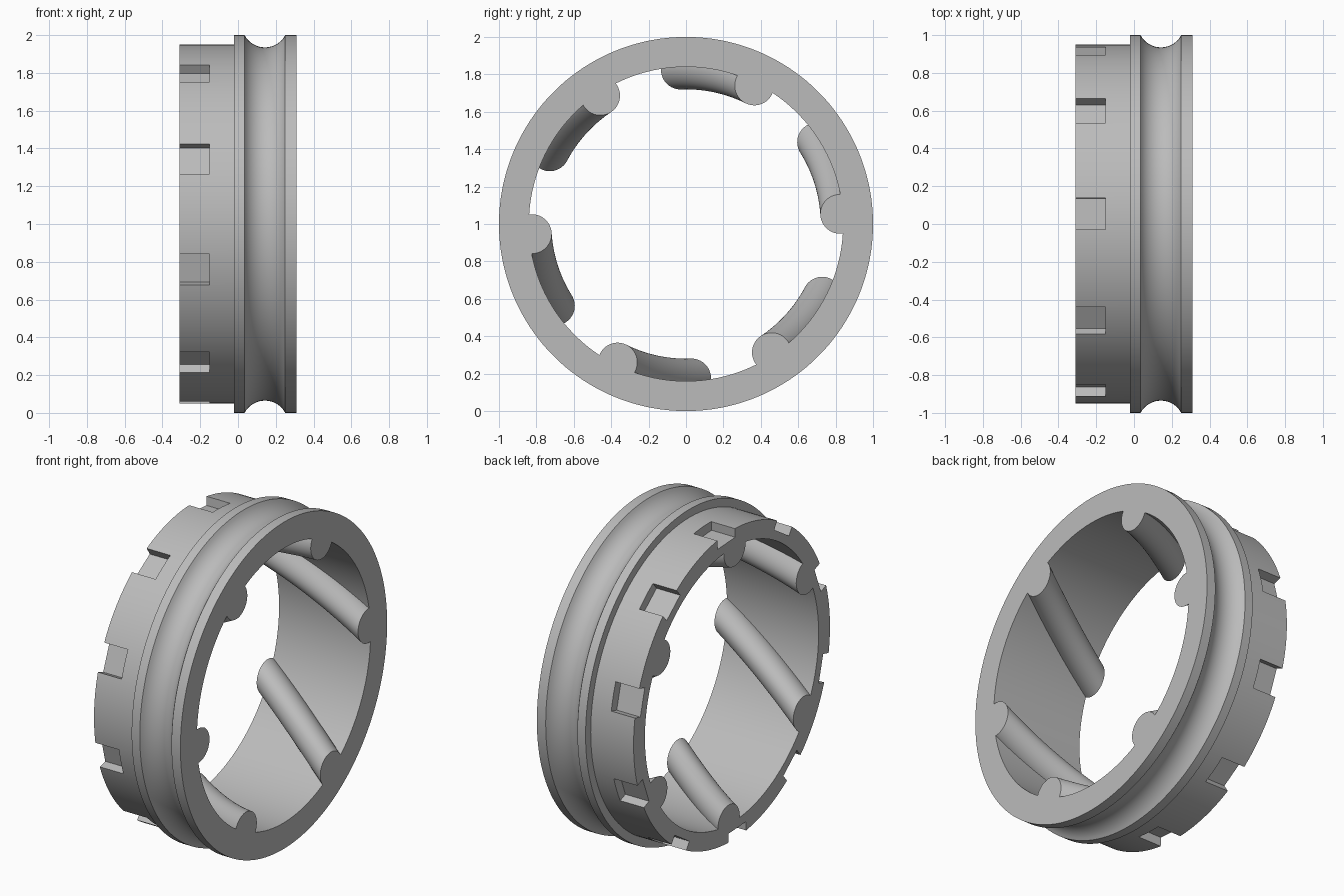
import bpy, bmesh
from math import sin, cos, pi, radians, asin, hypot
from mathutils import Matrix, Vector

if "Cube" in bpy.data.objects:
    bpy.data.objects.remove(bpy.data.objects["Cube"])

HALF = 0.31                      # half length along x
INNER, SLEEVE, FLANGE = 0.84, 0.95, 1.0
CENTRE_Z = 1.0

grey = bpy.data.materials.new("plain grey")
grey.diffuse_color = (0.5, 0.5, 0.5, 1)
grey.use_nodes = True
grey.node_tree.nodes["Principled BSDF"].inputs["Base Color"].default_value = grey.diffuse_color


def point(x, r, a):
    """Point at radius r and angle a (from +y towards +z) about the ring axis."""
    return Vector((x, r * cos(a), CENTRE_Z + r * sin(a)))


def add_object(name, bm):
    bmesh.ops.recalc_face_normals(bm, faces=bm.faces[:])
    mesh = bpy.data.meshes.new(name)
    bm.to_mesh(mesh)
    bm.free()
    mesh.materials.append(grey)
    obj = bpy.data.objects.new(name, mesh)
    bpy.context.collection.objects.link(obj)
    return obj


def activate(obj):
    bpy.ops.object.select_all(action='DESELECT')
    obj.select_set(True)
    bpy.context.view_layer.objects.active = obj


def bridge(bm, a, b):
    for i in range(len(a)):
        j = (i + 1) % len(a)
        bm.faces.new((a[i], a[j], b[j], b[i]))


# Ring body: sleeve, flange and round groove in one revolved profile
g0, g1, depth = 0.035, 0.25, 0.065
half_chord = (g1 - g0) / 2
gr = (half_chord ** 2 + depth ** 2) / (2 * depth)
sweep = asin(half_chord / gr)
groove = []
for i in range(17):
    t = -sweep + 2 * sweep * i / 16
    groove.append(((g0 + g1) / 2 + gr * sin(t), FLANGE - depth + gr - gr * cos(t)))
profile = [(-HALF, INNER), (-HALF, SLEEVE), (-0.02, SLEEVE), (-0.02, FLANGE)]
profile += groove + [(HALF, FLANGE), (HALF, INNER)]

SEGMENTS = 180
bm = bmesh.new()
loops = [[bm.verts.new(point(x, r, 2 * pi * s / SEGMENTS)) for x, r in profile]
         for s in range(SEGMENTS)]
for s in range(SEGMENTS):
    bridge(bm, loops[s], loops[(s + 1) % SEGMENTS])
ring = add_object("ring_body", bm)

# Ten rectangular notches cut into the sleeve's outer edge
bm = bmesh.new()
for k in range(10):
    a = radians(86.7 + 36 * k)
    floor, top = 0.892, 1.1
    m = (Matrix.Translation(point((-0.15 - 0.45) / 2, (floor + top) / 2, a))
         @ Matrix.Rotation(a, 4, 'X')
         @ Matrix.Diagonal((0.30, top - floor, 0.169, 1)))
    bmesh.ops.create_cube(bm, size=1, matrix=m)
cutter = add_object("notch_cutter", bm)
cutter.hide_render = True
mod = ring.modifiers.new("notches", 'BOOLEAN')
mod.operation, mod.solver, mod.object = 'DIFFERENCE', 'EXACT', cutter
activate(ring)
bpy.ops.object.modifier_apply(modifier=mod.name)
bpy.data.objects.remove(cutter)

# Six twisted round ribs on the bore, their section clipped at the ring wall
RIB_R, RIB_CENTRE, STEPS, SIDES = 0.105, 0.825, 24, 48
ribs = []
for k in range(6):
    bm = bmesh.new()
    sections = []
    for s in range(STEPS + 1):
        f = s / STEPS
        a = radians(3.7 + 60 * k + 28.3 * (1 - f))
        x = -HALF + 2 * HALF * f
        section = []
        for i in range(SIDES):
            t = 2 * pi * i / SIDES
            u, v = RIB_CENTRE + RIB_R * cos(t), RIB_R * sin(t)
            scale = min(1, 0.843 / hypot(u, v))
            u, v = u * scale, v * scale
            section.append(bm.verts.new((x, u * cos(a) - v * sin(a),
                                         CENTRE_Z + u * sin(a) + v * cos(a))))
        sections.append(section)
    for a, b in zip(sections, sections[1:]):
        bridge(bm, a, b)
    bm.faces.new(sections[0])
    bm.faces.new(sections[-1])
    ribs.append(add_object(f"twisted_rib_{k + 1}", bm))

# Smooth shading with crisp edges
for obj in [ring] + ribs:
    activate(obj)
    bpy.ops.object.shade_smooth_by_angle(angle=radians(30))
